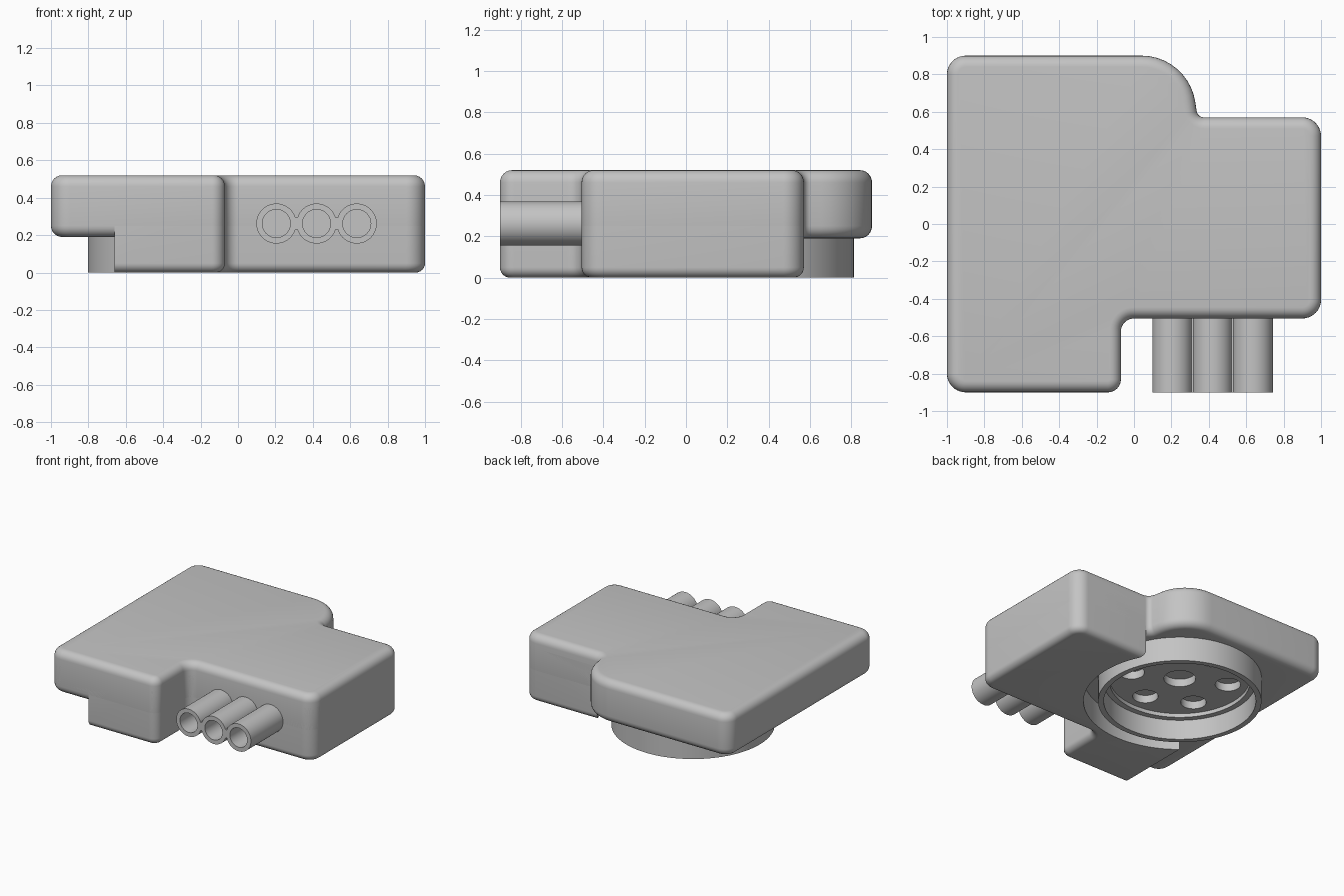
import bpy, bmesh, math
from mathutils import Vector, Matrix

cube = bpy.data.objects.get("Cube")
if cube:
    bpy.data.objects.remove(cube, do_unlink=True)

grey = bpy.data.materials.new("plain grey")
grey.use_nodes = True
COLOR = (0.55, 0.55, 0.55, 1)
grey.diffuse_color = COLOR
grey.node_tree.nodes["Principled BSDF"].inputs["Base Color"].default_value = COLOR


def finish(name, bm):
    bmesh.ops.recalc_face_normals(bm, faces=bm.faces)
    mesh = bpy.data.meshes.new(name)
    bm.to_mesh(mesh)
    bm.free()
    mesh.materials.append(grey)
    obj = bpy.data.objects.new(name, mesh)
    bpy.context.collection.objects.link(obj)
    return obj


def loft(bm, rings):
    """Skin a stack of equal point rings and cap both ends."""
    loops = [[bm.verts.new(p) for p in ring] for ring in rings]
    for a, b in zip(loops, loops[1:]):
        for i in range(len(a)):
            j = (i + 1) % len(a)
            bm.faces.new((a[i], a[j], b[j], b[i]))
    bm.faces.new(loops[0])
    bm.faces.new(loops[-1])


def outline(corners, inset, z, steps=10):
    """Counter-clockwise outline with filleted corners, moved inward."""
    pts = []
    for i, (x, y, r) in enumerate(corners):
        p = Vector((x, y))
        a = (Vector(corners[i - 1][:2]) - p).normalized()
        b = (Vector(corners[(i + 1) % len(corners)][:2]) - p).normalized()
        half = a.angle(b) / 2
        center = p + (a + b).normalized() * (r / math.sin(half))
        convex = a.x * b.y - a.y * b.x < 0
        radius = r - inset if convex else r + inset
        start = p + a * (r / math.tan(half)) - center
        end = p + b * (r / math.tan(half)) - center
        for k in range(steps + 1):
            d = start.normalized().slerp(end.normalized(), k / steps)
            q = center + d * radius
            pts.append((q.x, q.y, z))
    return pts


def slab(name, corners, z0, z1, r, round_top=True):
    angles = [math.radians(90 * k / 6) for k in range(7)]
    prof = [(r - r * math.sin(t), z0 + r - r * math.cos(t)) for t in angles]
    if round_top:
        prof += [(r - r * math.cos(t), z1 - r + r * math.sin(t)) for t in angles]
    else:
        prof.append((0, z1))
    bm = bmesh.new()
    loft(bm, [outline(corners, d, z) for d, z in prof])
    return finish(name, bm)


def turned(bm, profile, center, axis="Z", sides=64):
    """Lathe a (radius, distance) profile around an axis."""
    rings = []
    for r, h in profile:
        ring = []
        for k in range(sides):
            t = math.tau * k / sides
            c, s = r * math.cos(t), r * math.sin(t)
            p = (c, s, h) if axis == "Z" else (c, h, s)
            ring.append(Vector(center) + Vector(p))
        rings.append(ring)
    loft(bm, rings)


def box(bm, lo, hi):
    lo, hi = Vector(lo), Vector(hi)
    mat = Matrix.Translation((lo + hi) / 2) @ Matrix.Diagonal((*(hi - lo), 1))
    bmesh.ops.create_cube(bm, size=1, matrix=mat)


def cut(obj, cutter):
    mod = obj.modifiers.new("cut", 'BOOLEAN')
    mod.operation = 'DIFFERENCE'
    mod.solver = 'EXACT'
    mod.object = cutter
    bpy.context.view_layer.objects.active = obj
    bpy.ops.object.modifier_apply(modifier=mod.name)
    bpy.data.objects.remove(cutter, do_unlink=True)


def cylinder_cutter(r, z0, z1, center):
    bm = bmesh.new()
    turned(bm, [(r, z0), (r, z1)], center, sides=96)
    return finish("cutter", bm)


PLUG = (-0.225, 0.235, 0)
FRONT = [(-1, -0.9, 0.1), (-0.07, -0.9, 0.07), (-0.07, -0.505, 0.07),
         (1, -0.505, 0.1), (1, 0.57, 0.1)]

# Upper housing: full outline, with a pocket for the round socket
upper = slab("upper_housing", FRONT + [(0.34, 0.57, 0.04), (0.29, 0.9, 0.29),
                                       (-1, 0.9, 0.1)], 0.19, 0.52, 0.06)
cut(upper, cylinder_cutter(0.555, 0, 0.27, PLUG))

# Lower housing: cleared around the socket and along the right side
lower = slab("lower_housing", FRONT + [(-1, 0.57, 0.1)], 0, 0.42, 0.05, False)
cut(lower, cylinder_cutter(0.68, -0.1, 0.27, PLUG))
bm = bmesh.new()
box(bm, (-1.2, -1.1, -0.1), (-0.66, 0.8, 0.27))
cut(lower, finish("cutter", bm))

# Round socket: stepped cup with a ring of contact holes
bm = bmesh.new()
turned(bm, [(0.577, 0.265), (0.577, 0), (0.537, 0), (0.537, 0.155),
            (0.495, 0.155), (0.495, 0.185)], PLUG, sides=96)
socket = finish("round_socket", bm)
bm = bmesh.new()
turned(bm, [(0.113, 0.1), (0.113, 0.245)], PLUG, sides=32)
for k in range(6):
    t = math.radians(34 + 60 * k)
    spot = Vector(PLUG) + Vector((math.cos(t), math.sin(t), 0)) * 0.35
    turned(bm, [(0.09, 0.1), (0.09, 0.245)], spot, sides=32)
cut(socket, finish("cutter", bm))

# Cable sleeves: three hollow tubes joined by narrow webs
parts = [upper, lower, socket]
for k in range(3):
    bm = bmesh.new()
    turned(bm, [(0.107, -0.45), (0.107, -0.9), (0.075, -0.9), (0.075, -0.51)],
           (0.205 + 0.215 * k, 0, 0.262), axis="Y", sides=48)
    parts.append(finish(f"cable_sleeve_{k + 1}", bm))
for k in range(2):
    x = 0.3125 + 0.215 * k
    bm = bmesh.new()
    box(bm, (x - 0.006, -0.9, 0.23), (x + 0.006, -0.45, 0.294))
    parts.append(finish(f"sleeve_web_{k + 1}", bm))

bpy.ops.object.select_all(action='DESELECT')
for obj in parts:
    obj.select_set(True)
bpy.context.view_layer.objects.active = upper
bpy.ops.object.shade_smooth_by_angle(angle=math.radians(35))
